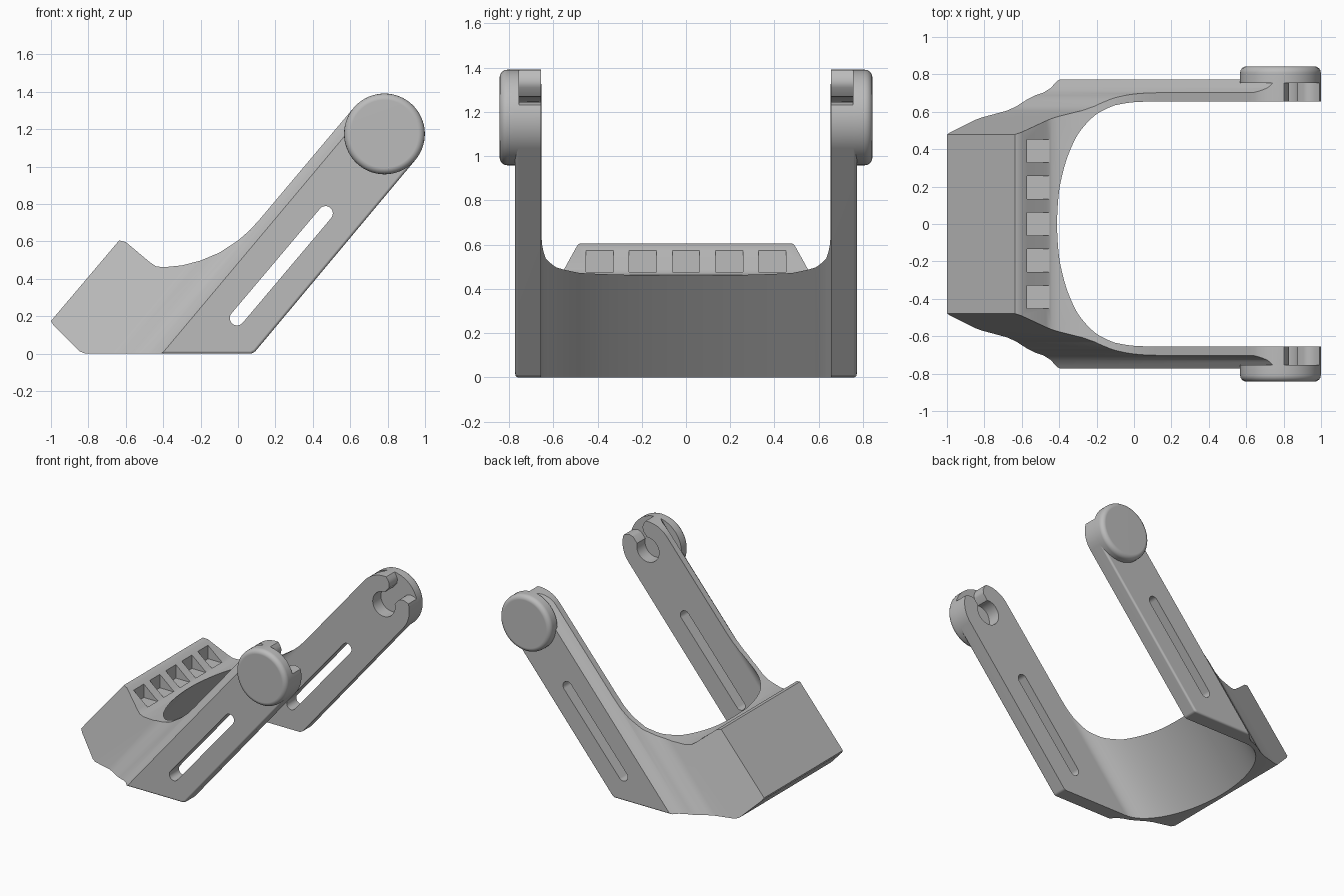
import bpy, bmesh, math
from mathutils import Vector

if "Cube" in bpy.data.objects:
    bpy.data.objects.remove(bpy.data.objects["Cube"])

grey = bpy.data.materials.new("plain_grey")
grey.use_nodes = True
tone = (0.5, 0.5, 0.5, 1)
grey.diffuse_color = tone
grey.node_tree.nodes["Principled BSDF"].inputs["Base Color"].default_value = tone

# Arm direction and the direction square to it, both in the xz plane
TILT = math.radians(50)
ALONG = Vector((math.cos(TILT), 0, math.sin(TILT)))
ACROSS = Vector((math.sin(TILT), 0, -math.cos(TILT)))
PIVOT = Vector((0.783, 0, 1.175))
R = 0.216


def side(p, q, t):
    return Vector((p, t, q))


def side_flipped(p, q, t):
    return Vector((p, -t, q))


def tilted(p, q, t):
    return ACROSS * p + ALONG * t + Vector((0, q, 0))


def arc(cx, cy, rx, ry, start, end, n):
    steps = [math.radians(start + (end - start) * i / n) for i in range(n + 1)]
    return [(cx + rx * math.cos(s), cy + ry * math.sin(s)) for s in steps]


def prism(name, outline, place, lo, hi, round_lo=0, round_hi=0):
    """Extrude a closed outline from lo to hi, rounding the cap edges if asked."""
    bm = bmesh.new()
    low = [bm.verts.new(place(p, q, lo)) for p, q in outline]
    high = [bm.verts.new(place(p, q, hi)) for p, q in outline]
    caps = [(bm.faces.new(low), round_lo), (bm.faces.new(high), round_hi)]
    n = len(outline)
    for i in range(n):
        j = (i + 1) % n
        bm.faces.new((low[i], low[j], high[j], high[i]))
    bmesh.ops.recalc_face_normals(bm, faces=bm.faces)
    for cap, width in caps:
        if width:
            bmesh.ops.bevel(bm, geom=list(cap.edges), offset=width, segments=4,
                            profile=0.5, affect='EDGES', clamp_overlap=False)
    bmesh.ops.recalc_face_normals(bm, faces=bm.faces)
    mesh = bpy.data.meshes.new(name)
    bm.to_mesh(mesh)
    bm.free()
    mesh.materials.append(grey)
    ob = bpy.data.objects.new(name, mesh)
    bpy.context.scene.collection.objects.link(ob)
    return ob


def combine(ob, tool, operation):
    """Apply a boolean and throw the tool away."""
    tool.hide_render = True
    mod = ob.modifiers.new("cut", 'BOOLEAN')
    mod.operation, mod.solver, mod.object = operation, 'EXACT', tool
    bpy.context.view_layer.update()
    graph = bpy.context.evaluated_depsgraph_get()
    mesh = bpy.data.meshes.new_from_object(ob.evaluated_get(graph))
    ob.modifiers.clear()
    ob.data = mesh
    bpy.data.objects.remove(tool)


def smooth(ob):
    bpy.ops.object.select_all(action='DESELECT')
    ob.select_set(True)
    bpy.context.view_layer.objects.active = ob
    bpy.ops.object.shade_smooth_by_angle(angle=math.radians(32))
    mod = ob.modifiers.new("even_shading", 'WEIGHTED_NORMAL')
    mod.keep_sharp = True


# Side silhouette: block, dipped top edge and arm with a round end
silhouette = [(-1, 0.175), (-0.985, 0.15), (-0.845, 0.012), (-0.815, 0),
              (0.07, 0), (0.092, 0.012)]
silhouette += arc(PIVOT.x, PIVOT.z, R, R, -40, 140, 36)
silhouette += [(0.12, 0.723), (0.065, 0.662), (0, 0.605), (-0.1, 0.54),
               (-0.2, 0.498), (-0.3, 0.472), (-0.4, 0.462), (-0.44, 0.468),
               (-0.47, 0.488), (-0.6, 0.597), (-0.635, 0.606)]
frame = prism("forked_frame", silhouette, side, -0.772, 0.772, 0.015, 0.015)

# Fork outline, swept along the arm direction, with a half-oval opening
flank = [(-0.95, 0.452), (-0.875, 0.48), (-0.636, 0.565), (-0.52, 0.606),
         (-0.48, 0.63), (-0.437, 0.667), (-0.405, 0.688), (-0.37, 0.703),
         (-0.34, 0.728), (-0.32, 0.758), (-0.3, 0.79), (0.2, 0.79)]
opening = arc(-0.363, 0, 0.25, 0.655, 90, 270, 48)
fork = flank + [(0.2, 0.655)] + opening + [(0.2, -0.655)]
fork += [(u, -y) for u, y in reversed(flank)]
combine(frame, prism("fork_outline", fork, tilted, -1, 2.2), 'INTERSECT')

# Long slot through both arms
slot = arc(-0.005, 0.19, 0.039, 0.039, 140, 320, 12)
slot += arc(0.468, 0.75, 0.039, 0.039, -40, 140, 12)
combine(frame, prism("slot_cutter", slot, side, -1, 1), 'DIFFERENCE')

# Pivot socket with a flared mouth, open on the inner side of each arm
mouth = [(0.13, 0.055), (0.155, 0.07), (0.17, 0.095), (0.178, 0.125), (0.26, 0.16)]
key = arc(0, 0, 0.095, 0.095, 35, 325, 32)
key += [(d, -w) for d, w in mouth] + list(reversed(mouth))
socket = []
for d, w in key:
    point = PIVOT + ALONG * d + ACROSS * w
    socket.append((point.x, point.z))
combine(frame, prism("socket_cutter", socket, side, -0.765, 0.765), 'DIFFERENCE')

# Row of five stepped pockets in the ridge
pocket = [(-0.572, 0.47), (-0.452, 0.47), (-0.452, 0.7), (-0.572, 0.7)]
for i in range(-2, 3):
    y = i * 0.195
    combine(frame, prism("pocket_cutter", pocket, side, y - 0.062, y + 0.062),
            'DIFFERENCE')
smooth(frame)

# Round pivot caps on the outside of the arms
disc = arc(PIVOT.x, PIVOT.z, R, R, 0, 360, 64)[:-1]
for name, place in (("back_pivot_cap", side), ("front_pivot_cap", side_flipped)):
    smooth(prism(name, disc, place, 0.755, 0.843, 0, 0.035))
